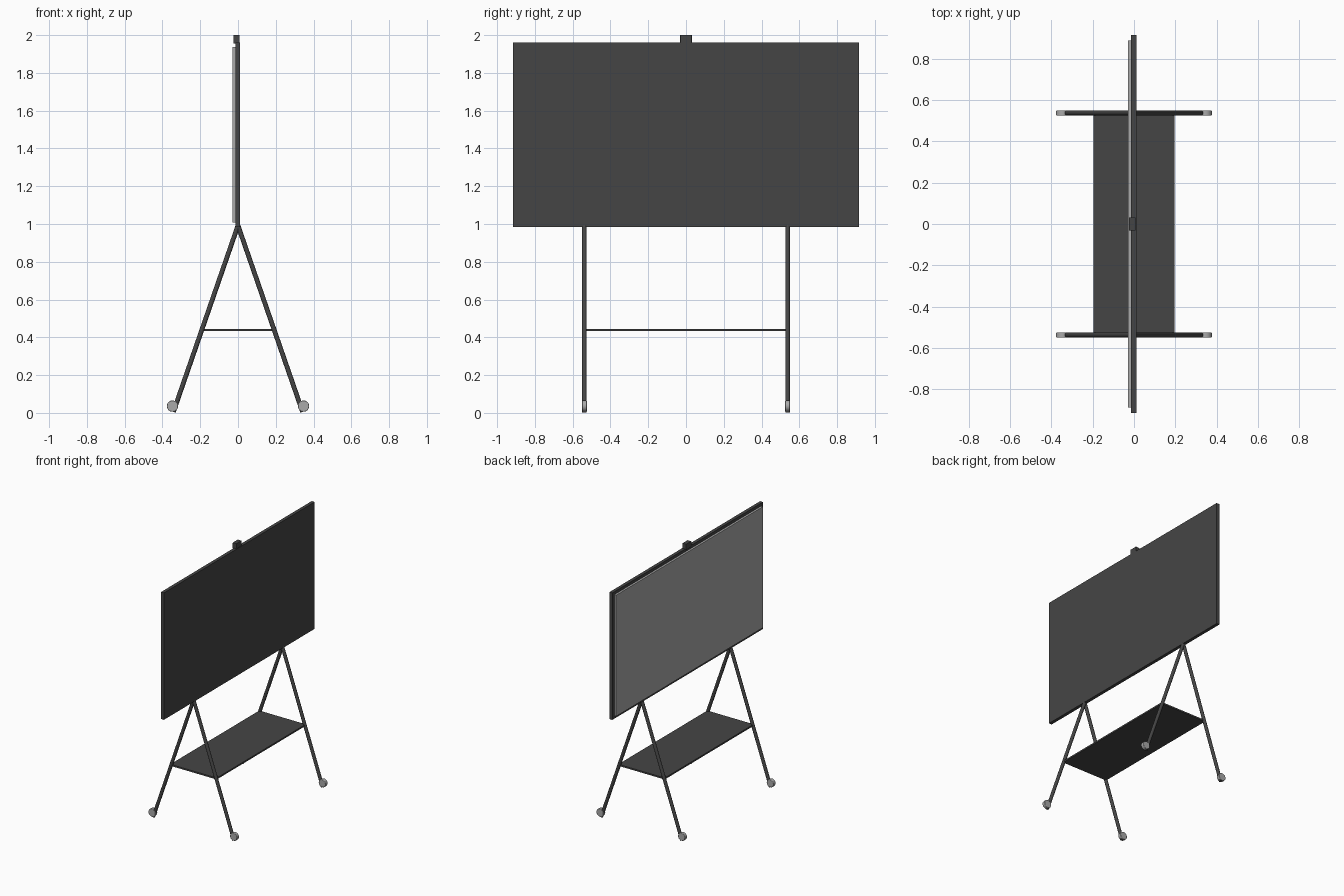
import bpy, math
from mathutils import Vector

if "Cube" in bpy.data.objects:
    bpy.data.objects.remove(bpy.data.objects["Cube"])


def material(name, v):
    m = bpy.data.materials.new(name)
    m.diffuse_color = (v, v, v, 1)
    m.use_nodes = True
    m.node_tree.nodes["Principled BSDF"].inputs["Base Color"].default_value = m.diffuse_color
    return m


DARK = material("dark_grey", 0.06)
LIGHT = material("light_grey", 0.4)


def finish(name, mat, bevel=0):
    ob = bpy.context.object
    ob.name = name
    ob.data.materials.append(mat)
    if bevel:
        b = ob.modifiers.new("bevel", 'BEVEL')
        b.width, b.segments = bevel, 2
        b.limit_method = 'ANGLE'
    return ob


def box(name, x, y, z, mat, bevel=0):
    # x, y, z are (min, max) ranges
    bpy.ops.mesh.primitive_cube_add(size=1, location=[(a + b) / 2 for a, b in (x, y, z)])
    bpy.context.object.scale = [b - a for a, b in (x, y, z)]
    bpy.ops.object.transform_apply(location=False, rotation=False, scale=True)
    return finish(name, mat, bevel)


def rod(name, p, q, r, mat, sides=16, bevel=0):
    p, q = Vector(p), Vector(q)
    d = q - p
    bpy.ops.mesh.primitive_cylinder_add(vertices=sides, radius=r, depth=d.length,
                                        location=(p + q) / 2,
                                        rotation=d.to_track_quat('Z', 'Y').to_euler())
    bpy.ops.object.shade_smooth_by_angle(angle=math.radians(40))
    return finish(name, mat, bevel)


# Display: thin housing, lighter raised panel on one face, camera on top
box("screen_housing", (-0.014, 0.011), (-0.915, 0.915), (0.985, 1.96), DARK)
box("screen_panel", (-0.03, -0.012), (-0.89, 0.89), (1.008, 1.938), LIGHT)
box("camera", (-0.024, 0.008), (-0.031, 0.031), (1.955, 2.0), DARK, 0.002)

# Shelf between the leg pairs
box("shelf", (-0.197, 0.197), (-0.54, 0.54), (0.433, 0.445), DARK)

# Two A-shaped leg pairs with castor wheels
for sy, side in ((-1, "near"), (1, "far")):
    y = sy * 0.538
    for sx, end in ((-1, "left"), (1, "right")):
        rod(f"{side}_{end}_leg", (sx * 0.342, y, 0.005), (0, y, 0.992), 0.0125, DARK)
        rod(f"{side}_{end}_wheel", (sx * 0.347, y - 0.013, 0.036),
            (sx * 0.347, y + 0.013, 0.036), 0.03, LIGHT, 24, 0.003)
